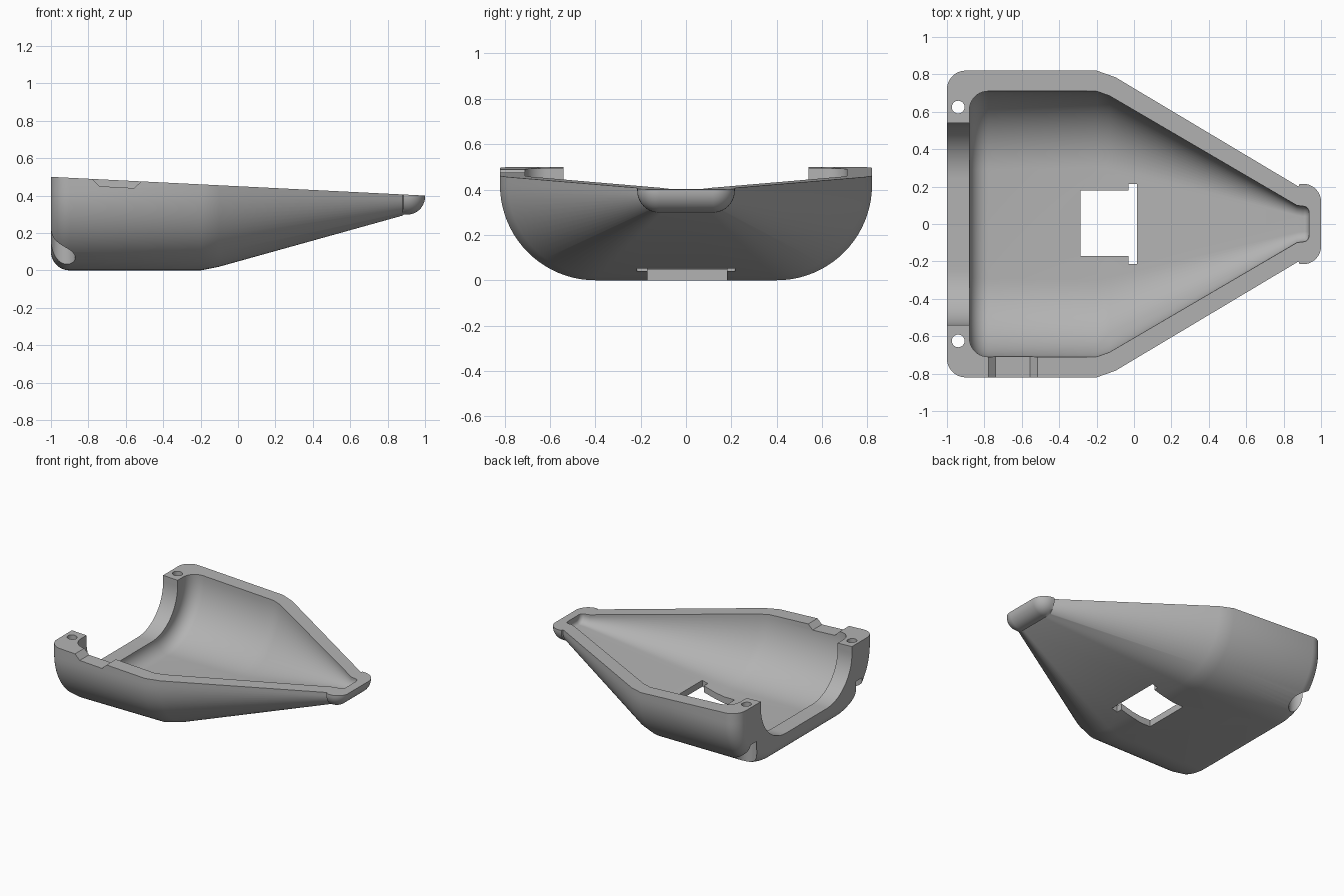
import bpy, bmesh, math

if "Cube" in bpy.data.objects:
    bpy.data.objects.remove(bpy.data.objects["Cube"])

grey = bpy.data.materials.new("plain grey")
grey.use_nodes = True
grey.diffuse_color = (0.45, 0.45, 0.45, 1)
grey.node_tree.nodes["Principled BSDF"].inputs["Base Color"].default_value = grey.diffuse_color


def rim_z(x):
    """Height of the sloping rim plane."""
    return 0.45 - 0.05 * x


def trough(x, half, floor, radius, lift, steps=20):
    """U-shaped cross-section with rounded lower corners."""
    side = []
    for i in range(steps + 1):
        a = math.pi / 2 * i / steps
        side.append((half - radius + radius * math.sin(a),
                     floor + radius - radius * math.cos(a)))
    side.append((half, rim_z(x) + lift))
    left = [(x, -y, z) for y, z in reversed(side)]
    return left + [(x, y, z) for y, z in side]


def rounded_end(x, half, floor, radius, bend, direction, steps=10):
    """Stations of a filleted end cap, from the end plane inwards."""
    out = []
    for i in range(steps + 1):
        a = math.pi / 2 * i / steps
        d = bend * (1 - math.sin(a))
        out.append((x + direction * bend * (1 - math.cos(a)),
                    half - d, floor + d, radius - d))
    return out


def finish(name, bm):
    bmesh.ops.recalc_face_normals(bm, faces=bm.faces[:])
    mesh = bpy.data.meshes.new(name)
    bm.to_mesh(mesh)
    bm.free()
    mesh.materials.append(grey)
    ob = bpy.data.objects.new(name, mesh)
    bpy.context.collection.objects.link(ob)
    return ob


def loft(name, stations, lift=0.0):
    bm = bmesh.new()
    rings = [[bm.verts.new(p) for p in trough(*s, lift)] for s in stations]
    n = len(rings[0])
    for a, b in zip(rings, rings[1:]):
        for i in range(n):
            j = (i + 1) % n
            bm.faces.new((a[i], a[j], b[j], b[i]))
    bm.faces.new(rings[0])
    bm.faces.new(rings[-1])
    return finish(name, bm)


def prism(name, points, move):
    bm = bmesh.new()
    face = bm.faces.new([bm.verts.new(p) for p in points])
    new = bmesh.ops.extrude_face_region(bm, geom=[face])["geom"]
    bmesh.ops.translate(bm, vec=move, verts=[v for v in new if isinstance(v, bmesh.types.BMVert)])
    return finish(name, bm)


def cylinder(name, x, y, radius, low, high):
    ring = [(x + radius * math.cos(math.tau * i / 40),
             y + radius * math.sin(math.tau * i / 40), low) for i in range(40)]
    return prism(name, ring, (0, 0, high - low))


# Outer body: filleted rear, straight middle, taper and rounded nose
outer = rounded_end(-1, 0.82, 0.0, 0.42, 0.1, 1)
outer += [(-0.2, 0.82, 0.0, 0.42), (-0.1, 0.785, 0.02, 0.4), (0.88, 0.2, 0.293, 0.09)]
outer += rounded_end(1, 0.215, 0.298, 0.097, 0.096, -1)[::-1]
outer.insert(-11, (0.885, 0.215, 0.298, 0.097))
shell = loft("cover_shell", outer)

# Hollow inside
inner = rounded_end(-0.88, 0.71, 0.05, 0.42, 0.1, 1)
inner += [(-0.2, 0.71, 0.05, 0.41), (-0.13, 0.685, 0.06, 0.395), (0.87, 0.1, 0.337, 0.055),
          (0.9, 0.095, 0.34, 0.055)]
inner += rounded_end(0.935, 0.095, 0.34, 0.055, 0.03, -1)[::-1]
cutters = [loft("cavity_cutter", inner, 0.2)]

# Rear opening
cutters.append(loft("opening_cutter", [(-1.1, 0.54, 0.15, 0.3), (-0.8, 0.54, 0.15, 0.3)], 0.2))

# Floor window with a wider slot at its front
window = [(-0.285, -0.17), (-0.03, -0.17), (-0.03, -0.215), (0.015, -0.215),
          (0.015, 0.215), (-0.03, 0.215), (-0.03, 0.18), (-0.285, 0.18)]
cutters.append(prism("window_cutter", [(x, y, -0.2) for x, y in window], (0, 0, 0.5)))

# Notch in one side of the rim
notch = [(-0.83, 0.54), (-0.74, 0.45), (-0.555, 0.44), (-0.46, 0.53)]
cutters.append(prism("notch_cutter", [(x, -0.95, z) for x, z in notch], (0, 0.3, 0)))

# Screw holes and counterbores
for side in (-1, 1):
    cutters.append(cylinder("screw_hole_cutter", -0.94, side * 0.625, 0.034, -0.1, 0.7))
    cutters.append(cylinder("counterbore_cutter", -0.94, side * 0.625, 0.07, -0.15, 0.22))

bpy.ops.object.select_all(action="DESELECT")
bpy.context.view_layer.objects.active = shell
shell.select_set(True)
for cutter in cutters:
    cutter.hide_render = True
    mod = shell.modifiers.new("cut", "BOOLEAN")
    mod.operation = "DIFFERENCE"
    mod.solver = "EXACT"
    mod.object = cutter
    bpy.ops.object.modifier_apply(modifier=mod.name)
    bpy.data.objects.remove(cutter)
bpy.ops.object.shade_smooth_by_angle(angle=math.radians(35))
